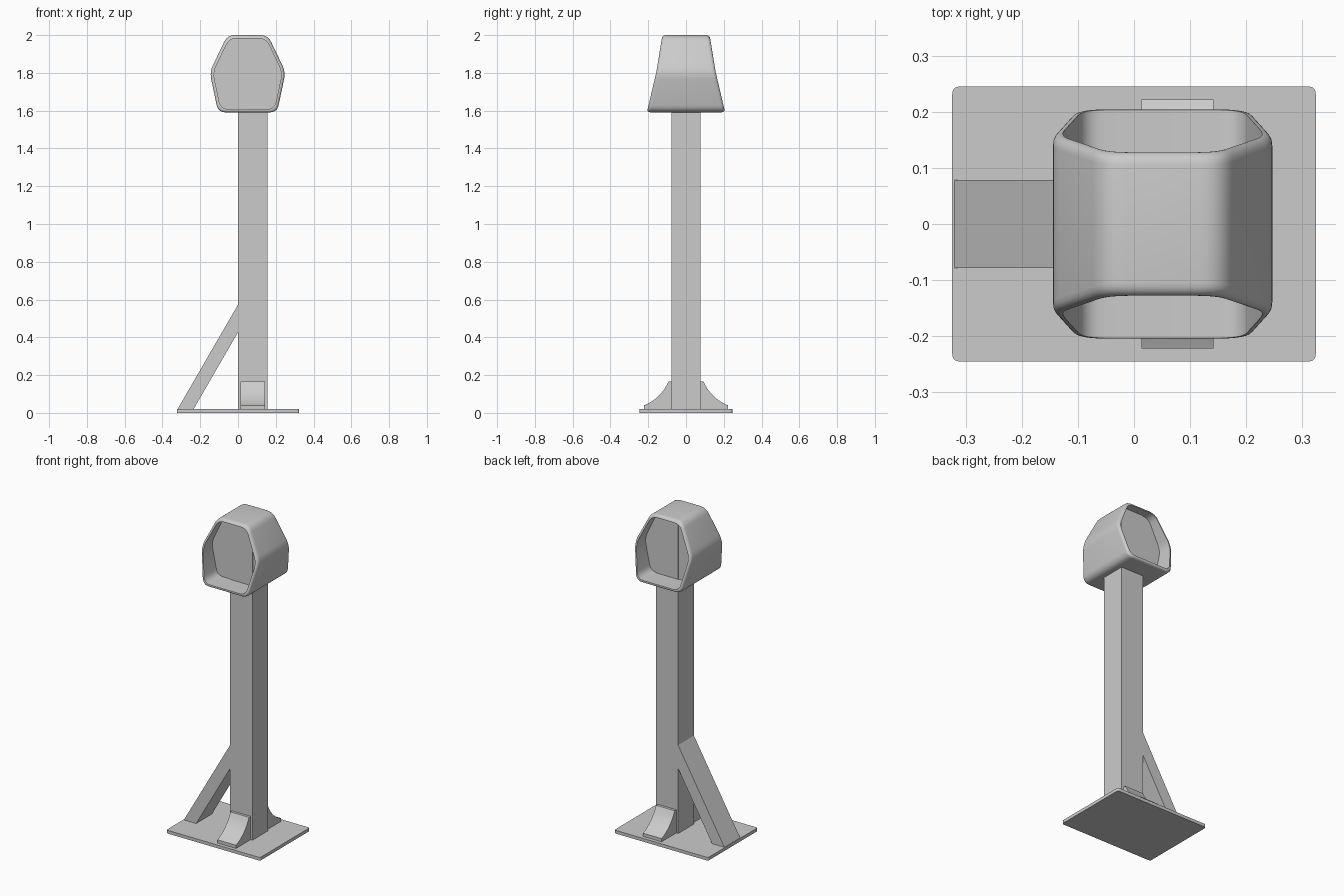
import bpy, bmesh
from mathutils import Vector

cube = bpy.data.objects.get("Cube")
if cube:
    bpy.data.objects.remove(cube)

grey = bpy.data.materials.new("painted_grey")
grey.use_nodes = True
COLOUR = (0.6, 0.6, 0.6, 1)
grey.diffuse_color = COLOUR
grey.node_tree.nodes["Principled BSDF"].inputs["Base Color"].default_value = COLOUR


def finish(name, bm, smooth=True):
    bmesh.ops.recalc_face_normals(bm, faces=bm.faces)
    mesh = bpy.data.meshes.new(name)
    bm.to_mesh(mesh)
    bm.free()
    mesh.materials.append(grey)
    obj = bpy.data.objects.new(name, mesh)
    bpy.context.collection.objects.link(obj)
    if smooth:
        bpy.ops.object.select_all(action='DESELECT')
        obj.select_set(True)
        bpy.context.view_layer.objects.active = obj
        bpy.ops.object.shade_smooth_by_angle(angle=0.6)
    return obj


def loft(name, rings, smooth=True):
    """Join rings of equal length and cap both ends."""
    bm = bmesh.new()
    loops = [[bm.verts.new(p) for p in ring] for ring in rings]
    for a, b in zip(loops, loops[1:]):
        for i in range(len(a)):
            j = (i + 1) % len(a)
            bm.faces.new((a[i], a[j], b[j], b[i]))
    bm.faces.new(loops[0])
    bm.faces.new(loops[-1])
    return finish(name, bm, smooth)


def round_corners(points, cut, steps):
    """Replace each corner of a 2D outline by a short curve."""
    pts = [Vector(p) for p in points]
    out = []
    for i, p in enumerate(pts):
        a = p + (pts[i - 1] - p).normalized() * cut
        b = p + (pts[(i + 1) % len(pts)] - p).normalized() * cut
        for k in range(steps + 1):
            t = k / steps
            out.append(a * (1 - t) ** 2 + p * 2 * t * (1 - t) + b * t * t)
    return out


def inset(points, d):
    """Move every side of a clockwise outline inwards by d."""
    pts = [Vector(p) for p in points]
    out = []
    for i, p in enumerate(pts):
        e1 = (p - pts[i - 1]).normalized()
        e2 = (pts[(i + 1) % len(pts)] - p).normalized()
        n1, n2 = Vector((e1.y, -e1.x)), Vector((e2.y, -e2.x))
        out.append(p + (n1 + n2) * d / (1 + n1.dot(n2)))
    return out


# Base plate
PLATE = [(-.324, -.245), (-.324, .245), (.324, .245), (.324, -.245)]
outline = round_corners(PLATE, .014, 5)
loft("base_plate", [[(p.x, p.y, z) for p in outline] for z in (0, .02)])

# Square post
loft("post", [[(x, y, z) for x, y in ((0, -.077), (.155, -.077), (.155, .077), (0, .077))]
              for z in (.02, 1.985)], False)

# Slanted brace
BRACE = [(-.32, .02), (-.235, .02), (0, .427), (0, .573)]
loft("brace", [[(x, y, z) for x, z in BRACE] for y in (-.078, .078)], False)

# Curved gussets at the front and back of the post
curve = []
for k in range(9):
    t = k / 8
    p = (Vector((.093, .165)) * (1 - t) ** 2 + Vector((.135, .075)) * 2 * t * (1 - t)
         + Vector((.222, .04)) * t * t)
    curve.append(p)
gusset = [Vector((.077, .02)), Vector((.077, .165))] + curve + [Vector((.222, .02))]
for name, side in (("front_gusset", -1), ("back_gusset", 1)):
    loft(name, [[(x, side * p.x, p.y) for p in gusset] for x in (.013, .142)])

# Hexagonal head, deeper towards the bottom, recessed at the front and back
CENTRE, TOP, MID, LOW = .051, 2.0, 1.805, 1.591
half = [(.107, TOP), (.201, MID), (.156, LOW)]
hexagon = ([(CENTRE + w, z) for w, z in half]
           + [(CENTRE - w, z) for w, z in reversed(half)])


def half_depth(z):
    if z > MID:
        return .157 - (z - MID) / (TOP - MID) * .032
    return .157 + (MID - z) / (MID - LOW) * .05


def head_ring(side, wall, back, panel=False):
    pts = round_corners(inset(hexagon, wall), .04, 6)
    return [(p.x, side * (.072 if panel else half_depth(p.y) - back), p.y) for p in pts]


# Wall inset and setback from the rim: recess panel, inner lip, rounded outer edge
LIP = [(.017, .0), (.013, .0), (.008, .002), (.004, .006), (.001, .012), (0, .02)]
front = [head_ring(-1, .017, 0, True)] + [head_ring(-1, w, d) for w, d in LIP]
back = [head_ring(1, w, d) for w, d in reversed(LIP)] + [head_ring(1, .017, 0, True)]
loft("head", front + back)
